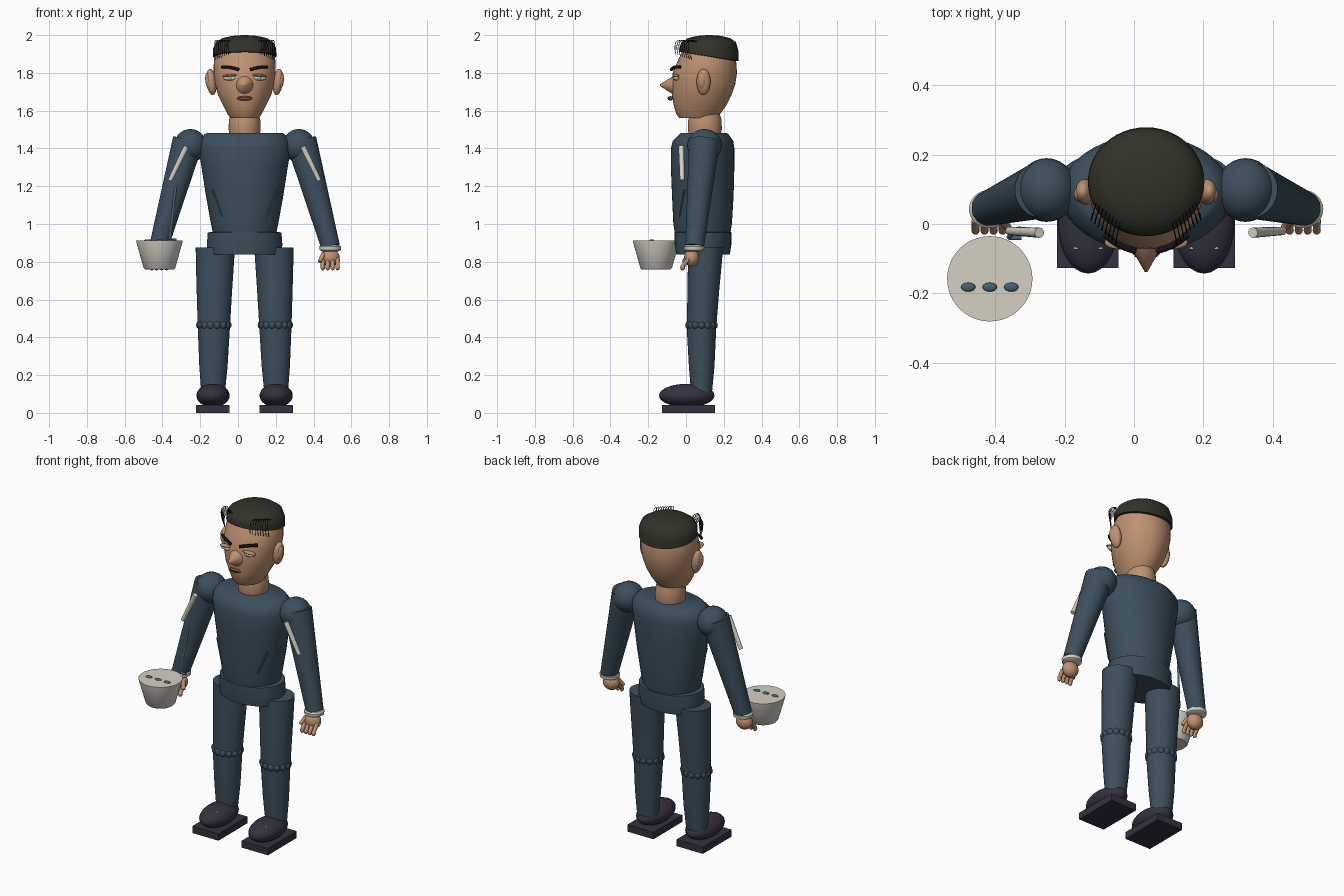
import bpy, bmesh, math
from mathutils import Vector, Matrix

CX = 0.035   # the figure stands a little right of centre, the pail hangs on the left


def material(name, r, g, b):
    m = bpy.data.materials.new(name)
    m.diffuse_color = (r, g, b, 1)
    return m


NAVY = material("navy cloth", 0.045, 0.078, 0.11)
SKIN = material("tan skin", 0.52, 0.285, 0.165)
HAIR = material("dark olive hair", 0.032, 0.032, 0.022)
BLACK = material("black strands", 0.006, 0.006, 0.008)
CREAM = material("cream trim", 0.66, 0.63, 0.55)
SHOE = material("plum black leather", 0.035, 0.031, 0.052)
LIP = material("brown red lip", 0.22, 0.07, 0.05)
BLUE = material("pale blue iris", 0.3, 0.45, 0.55)
SLATE = material("slate blue", 0.06, 0.12, 0.17)


def finish(name, bm, mat, angle=40):
    bmesh.ops.recalc_face_normals(bm, faces=bm.faces)
    me = bpy.data.meshes.new(name)
    bm.to_mesh(me)
    bm.free()
    me.materials.append(mat)
    ob = bpy.data.objects.new(name, me)
    bpy.context.collection.objects.link(ob)
    bpy.ops.object.select_all(action='DESELECT')
    ob.select_set(True)
    bpy.context.view_layer.objects.active = ob
    bpy.ops.object.shade_smooth_by_angle(angle=math.radians(angle))
    return ob


def loft(name, rings, mat, n=40):
    """Stacked ellipses: (x, y, z, rx, ry[, tilt]) where tilt lowers the back."""
    bm = bmesh.new()
    loops = []
    for x, y, z, rx, ry, *tilt in rings:
        t = tilt[0] if tilt else 0
        ring = []
        for i in range(n):
            a = 2 * math.pi * i / n
            ring.append(bm.verts.new((x + rx * math.cos(a), y + ry * math.sin(a),
                                      z - t * math.sin(a))))
        loops.append(ring)
    for a, b in zip(loops, loops[1:]):
        for i in range(n):
            j = (i + 1) % n
            bm.faces.new((a[i], a[j], b[j], b[i]))
    bm.faces.new(loops[0])
    bm.faces.new(loops[-1])
    return finish(name, bm, mat)


def ball(name, loc, size, mat, rot=0, seg=28):
    bm = bmesh.new()
    bmesh.ops.create_uvsphere(bm, u_segments=seg, v_segments=seg // 2, radius=1)
    bm.transform(Matrix.Translation(loc) @ Matrix.Rotation(rot, 4, 'Y')
                 @ Matrix.Diagonal((*size, 1)))
    return finish(name, bm, mat, 60)


def rod(name, p, q, r1, r2, mat, n=28):
    p, q = Vector(p), Vector(q)
    bm = bmesh.new()
    bmesh.ops.create_cone(bm, cap_ends=True, segments=n, radius1=r1, radius2=r2,
                          depth=(q - p).length)
    turn = (q - p).to_track_quat('Z', 'Y').to_matrix().to_4x4()
    bm.transform(Matrix.Translation((p + q) / 2) @ turn)
    return finish(name, bm, mat)


def strands(name, paths, r, mat):
    cu = bpy.data.curves.new(name, 'CURVE')
    cu.dimensions = '3D'
    cu.bevel_depth = r
    cu.bevel_resolution = 1
    for pts in paths:
        sp = cu.splines.new('POLY')
        sp.points.add(len(pts) - 1)
        for k, p in enumerate(pts):
            sp.points[k].co = (*p, 1)
    cu.materials.append(mat)
    ob = bpy.data.objects.new(name, cu)
    bpy.context.collection.objects.link(ob)
    return ob


def arc(p, c, q, n=8):
    p, c, q = Vector(p), Vector(c), Vector(q)
    return [p * (1 - t) ** 2 + c * 2 * t * (1 - t) + q * t * t
            for t in (i / n for i in range(n + 1))]


# head, neck and hair
loft("head", [(CX, 0.06, 1.56, 0.075, 0.095), (CX, 0.065, 1.585, 0.092, 0.118),
              (CX, 0.075, 1.63, 0.115, 0.14), (CX, 0.083, 1.68, 0.14, 0.157),
              (CX, 0.093, 1.74, 0.156, 0.168), (CX, 0.1, 1.8, 0.164, 0.17),
              (CX, 0.112, 1.87, 0.163, 0.153), (CX, 0.12, 1.93, 0.14, 0.13)], SKIN)
loft("neck", [(CX, 0.1, 1.46, 0.078, 0.082), (CX, 0.1, 1.5, 0.085, 0.09),
              (CX, 0.1, 1.55, 0.083, 0.088), (CX, 0.1, 1.6, 0.07, 0.075)], SKIN)
loft("hair_cap", [(CX, 0.122, 1.885, 0.15, 0.14, 0.024), (CX, 0.122, 1.888, 0.168, 0.157, 0.024),
                  (CX, 0.122, 1.93, 0.167, 0.155, 0.012), (CX, 0.122, 1.962, 0.152, 0.143),
                  (CX, 0.122, 1.984, 0.118, 0.112), (CX, 0.122, 1.996, 0.065, 0.062),
                  (CX, 0.122, 2.0, 0.012, 0.012)], HAIR, 48)
fringe = []
for s in (-1, 1):
    for i in range(8):
        x = 0.165 - 0.01 * i
        fringe.append(arc((CX + s * (x - 0.02), 0.06 - 0.008 * i, 1.965),
                          (CX + s * x, -0.02 - 0.008 * i, 2.0),
                          (CX + s * (x - 0.01), 0.03 - 0.012 * i, 1.87 + 0.004 * i)))
strands("hair_strands", fringe, 0.0018, BLACK)

# face
bm = bmesh.new()
bmesh.ops.create_cone(bm, cap_ends=True, segments=24, radius1=1, radius2=0.08, depth=0.08)
bm.transform(Matrix.Translation((CX, -0.098, 1.735)) @ Matrix.Rotation(math.pi / 2, 4, 'X')
             @ Matrix.Diagonal((0.05, 0.055, 1, 1)))
finish("nose", bm, SKIN, 60)
ball("lips", (CX, -0.083, 1.665), (0.04, 0.014, 0.012), LIP)
ball("mouth_line", (CX, -0.092, 1.668), (0.034, 0.007, 0.003), BLACK)
for s in (-1, 1):
    x = CX + s * 0.076
    ball("eye_white", (x, -0.051, 1.772), (0.038, 0.016, 0.013), CREAM)
    ball("iris", (x, -0.064, 1.772), (0.011, 0.006, 0.01), BLUE)
    ball("eyelid", (x, -0.053, 1.786), (0.044, 0.02, 0.008), SKIN, s * 0.1)
    brow = arc((CX + s * 0.03, -0.078, 1.817), (CX + s * 0.085, -0.066, 1.835),
               (CX + s * 0.12, -0.03, 1.832), 4)
    strands("eyebrow", [brow], 0.009, BLACK)
    ball("ear", (CX + s * 0.176, 0.093, 1.752), (0.027, 0.037, 0.07), SKIN, s * 0.12)
    ball("ear_hollow", (CX + s * 0.192, 0.085, 1.757), (0.016, 0.022, 0.045), SKIN, s * 0.12)

# torso and hips
loft("torso", [(CX, 0.088, 0.94, 0.165, 0.145), (CX, 0.088, 1.0, 0.178, 0.155),
               (CX, 0.089, 1.15, 0.205, 0.163), (CX, 0.088, 1.3, 0.228, 0.168),
               (CX, 0.088, 1.4, 0.245, 0.168), (CX, 0.09, 1.44, 0.24, 0.16),
               (CX, 0.095, 1.475, 0.212, 0.13), (CX, 0.095, 1.482, 0.2, 0.12)], NAVY, 48)
loft("hips", [(CX, 0.09, 0.838, 0.195, 0.142), (CX, 0.09, 0.89, 0.2, 0.15),
              (CX, 0.09, 0.955, 0.195, 0.15), (CX, 0.09, 0.96, 0.16, 0.14)], NAVY, 48)
for s in (-1, 1):
    rod("jacket_crease", (CX + s * 0.17, -0.008, 1.18), (CX + s * 0.12, -0.035, 1.04),
        0.007, 0.004, SLATE, 8)

# legs and shoes
for s in (-1, 1):
    loft("leg", [(CX + s * 0.167, 0.082, 0.1, 0.062, 0.055), (CX + s * 0.165, 0.083, 0.25, 0.075, 0.068),
                 (CX + s * 0.163, 0.082, 0.45, 0.085, 0.078), (CX + s * 0.16, 0.092, 0.65, 0.094, 0.084),
                 (CX + s * 0.157, 0.1, 0.8, 0.101, 0.09), (CX + s * 0.155, 0.103, 0.875, 0.104, 0.093)],
         NAVY)
    for i in range(14):
        a = 2 * math.pi * i / 14
        ball("knee_fold", (CX + s * 0.163 + 0.072 * math.cos(a), 0.082 + 0.066 * math.sin(a), 0.465),
             (0.022, 0.022, 0.024), NAVY, seg=12)
    bm = bmesh.new()
    bmesh.ops.create_cube(bm, size=1)
    bm.transform(Matrix.Translation((CX + s * 0.168, 0.013, 0.021))
                 @ Matrix.Diagonal((0.178, 0.28, 0.042, 1)))
    finish("shoe_sole", bm, SHOE)
    ball("shoe", (CX + s * 0.167, 0.004, 0.092), (0.088, 0.147, 0.062), SHOE)
    for k in (-1, 1):
        ball("lace_eyelet", (CX + s * 0.167 + k * 0.035, -0.07, 0.138), (0.009, 0.004, 0.004),
             CREAM, seg=8)

# arms and hands
for s in (-1, 1):
    ball("shoulder", (CX + s * 0.287, 0.098, 1.415), (0.086, 0.092, 0.088), NAVY)
    rod("arm", (CX + s * 0.3, 0.098, 1.44), (CX + s * 0.455, 0.045, 0.88), 0.082, 0.05, NAVY)
    rod("sleeve_stripe", (CX + s * 0.308, -0.025, 1.41), (CX + s * 0.395, -0.02, 1.23),
        0.015, 0.012, CREAM, 12)
    wx = CX + s * 0.453
    loft("cuff", [(wx, 0.043, 0.855, 0.044, 0.042), (wx, 0.043, 0.862, 0.056, 0.053),
                  (wx, 0.043, 0.88, 0.058, 0.055), (wx, 0.043, 0.888, 0.05, 0.046)], CREAM)
    ball("palm", (wx, 0.03, 0.822), (0.05, 0.04, 0.048), SKIN)
    for i in range(4):
        fx = wx + (i - 1.5) * 0.026
        rod("finger", (fx, 0.012, 0.815), (fx, -0.018, 0.775), 0.012, 0.011, SKIN, 12)
        ball("fingertip", (fx, -0.018, 0.77), (0.012, 0.013, 0.016), SKIN, seg=12)
    rod("thumb", (wx - s * 0.035, 0.015, 0.84), (wx - s * 0.056, -0.012, 0.8), 0.014, 0.01, SKIN, 12)

# pail with three beads on its lid and a cord up the sleeve
PX, PY = -0.416, -0.158
loft("pail", [(PX, PY, 0.758, 0.074, 0.074), (PX, PY, 0.768, 0.084, 0.084),
              (PX, PY, 0.9, 0.121, 0.121), (PX, PY, 0.912, 0.123, 0.123)], CREAM, 48)
for i in (-1, 0, 1):
    ball("lid_bead", (PX + i * 0.062, -0.182, 0.912), (0.021, 0.013, 0.007), SLATE, seg=16)
rod("cord", (-0.33, -0.012, 1.19), (-0.362, -0.038, 0.92), 0.006, 0.006, BLUE, 8)
rod("cord_toggle", (-0.362, -0.04, 0.915), (-0.325, -0.04, 0.915), 0.007, 0.007, SLATE, 10)
